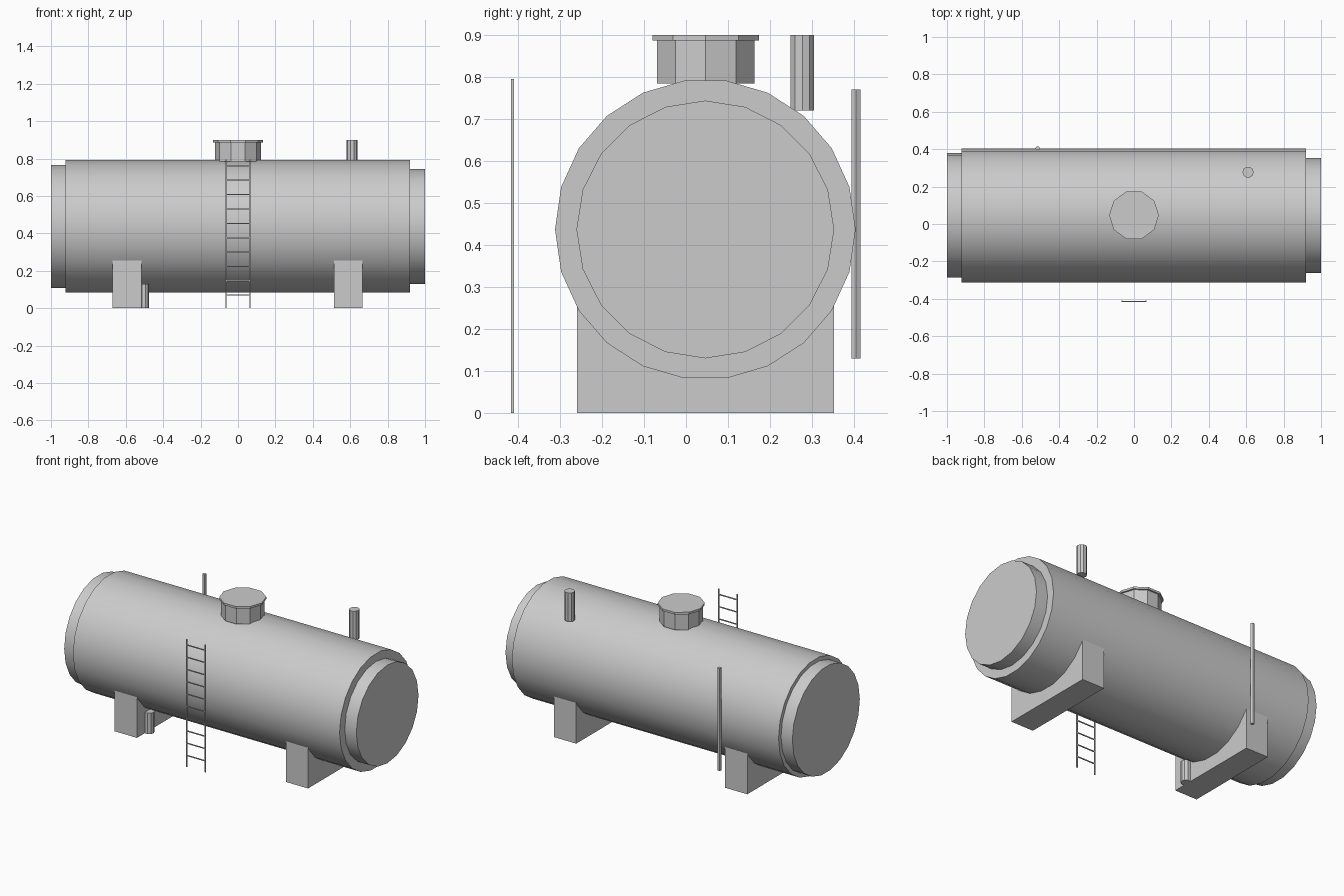
import bpy
import bmesh
import math

if "Cube" in bpy.data.objects:
    bpy.data.objects.remove(bpy.data.objects["Cube"], do_unlink=True)

# One painted steel grey
grey = bpy.data.materials.new("steel_grey")
grey.use_nodes = True
grey.diffuse_color = (0.6, 0.6, 0.6, 1)
grey.node_tree.nodes["Principled BSDF"].inputs["Base Color"].default_value = (0.6, 0.6, 0.6, 1)

AXIS_Y, AXIS_Z = 0.046, 0.437   # tank centre line
TANK_R = 0.358


def extrude(name, bottom, offset, smooth=False):
    """Extrude a closed outline of 3D points along an offset."""
    bm = bmesh.new()
    face = bm.faces.new([bm.verts.new(p) for p in bottom])
    grown = bmesh.ops.extrude_face_region(bm, geom=[face], use_keep_orig=True)
    top = [v for v in grown["geom"] if isinstance(v, bmesh.types.BMVert)]
    bmesh.ops.translate(bm, verts=top, vec=offset)
    bmesh.ops.recalc_face_normals(bm, faces=bm.faces)
    mesh = bpy.data.meshes.new(name)
    bm.to_mesh(mesh)
    bm.free()
    mesh.materials.append(grey)
    obj = bpy.data.objects.new(name, mesh)
    bpy.context.collection.objects.link(obj)
    if smooth:
        bpy.ops.object.select_all(action='DESELECT')
        obj.select_set(True)
        bpy.context.view_layer.objects.active = obj
        bpy.ops.object.shade_smooth_by_angle(angle=math.radians(30))
    return obj


def drum(name, x0, x1, r, sides):
    """Horizontal cylinder on the tank axis."""
    ring = [2 * math.pi * i / sides for i in range(sides)]
    pts = [(x0, AXIS_Y + r * math.cos(a), AXIS_Z + r * math.sin(a)) for a in ring]
    return extrude(name, pts, (x1 - x0, 0, 0), smooth=True)


def post(name, x, y, z0, z1, r, sides):
    """Upright faceted cylinder."""
    ring = [2 * math.pi * i / sides for i in range(sides)]
    pts = [(x + r * math.cos(a), y + r * math.sin(a), z0) for a in ring]
    return extrude(name, pts, (0, 0, z1 - z0))


def box(name, x0, x1, y0, y1, z0, z1):
    pts = [(x0, y0, z0), (x1, y0, z0), (x1, y1, z0), (x0, y1, z0)]
    return extrude(name, pts, (0, 0, z1 - z0))


# Tank shell and the stepped end caps
drum("tank_shell", -0.922, 0.92, TANK_R, 22)
drum("right_end_cap", -1.0, -0.90, 0.333, 22)
drum("left_end_cap", 0.90, 1.0, 0.307, 20)

# Saddles: blocks with a cradle that follows the shell, seated just inside it
for name, x0 in (("right_saddle", -0.67), ("left_saddle", 0.512)):
    half, seat_r = 0.306, TANK_R - 0.006
    spread = math.asin(half / seat_r)
    outline = [(x0, AXIS_Y - half, 0), (x0, AXIS_Y + half, 0)]
    for i in range(13):
        a = spread * (1 - i / 6)
        outline.append((x0, AXIS_Y + seat_r * math.sin(a), AXIS_Z - seat_r * math.cos(a)))
    extrude(name, outline, (0.154, 0, 0))

# Manhole
post("manhole_neck", 0, 0.047, 0.785, 0.89, 0.122, 10)
post("manhole_lid", 0, 0.047, 0.887, 0.90, 0.133, 10)

# Pipes
post("vent_pipe", 0.61, 0.277, 0.72, 0.90, 0.03, 10)
post("drain_pipe", -0.505, -0.155, 0.0, 0.13, 0.03, 10)
post("gauge_pipe", -0.515, 0.405, 0.13, 0.77, 0.012, 6)

# Ladder
for name, x in (("right_ladder_rail", -0.064), ("left_ladder_rail", 0.064)):
    box(name, x - 0.0035, x + 0.0035, -0.417, -0.41, 0, 0.795)
for i in range(10):
    z = 0.07 + 0.0767 * i
    box(f"ladder_rung_{i + 1}", -0.064, 0.064, -0.416, -0.411, z - 0.003, z + 0.003)
